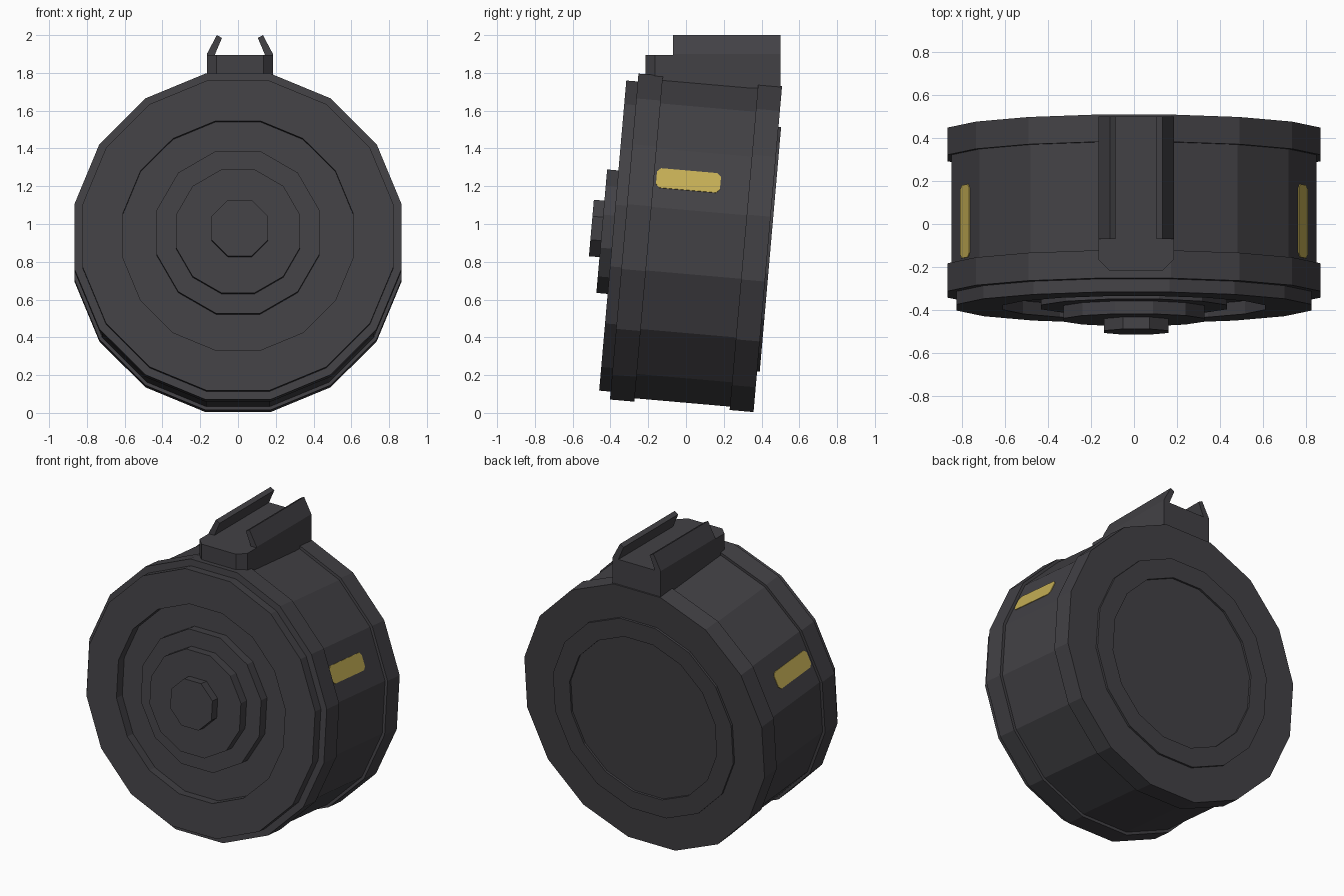
import bpy, bmesh, math
from mathutils import Matrix, Vector

if "Cube" in bpy.data.objects:
    bpy.data.objects.remove(bpy.data.objects["Cube"])

# Frame of the drum: leaned back 5 degrees, origin at the centre of its rear face
TILT = Matrix.Translation((0, 0.433, 0.867)) @ Matrix.Rotation(math.radians(-5), 4, 'X')


def material(name, rgb):
    m = bpy.data.materials.new(name)
    m.diffuse_color = (*rgb, 1)
    m.use_nodes = True
    m.node_tree.nodes["Principled BSDF"].inputs["Base Color"].default_value = m.diffuse_color
    return m


GREY = material("dark_grey", (0.055, 0.053, 0.060))
YELLOW = material("window_yellow", (0.55, 0.42, 0.09))


def finish(name, bm, mat):
    bmesh.ops.recalc_face_normals(bm, faces=bm.faces)
    me = bpy.data.meshes.new(name)
    bm.to_mesh(me)
    bm.free()
    me.materials.append(mat)
    ob = bpy.data.objects.new(name, me)
    bpy.context.collection.objects.link(ob)
    return ob


def lathe(name, sides, profile, ring=False, dx=0.0, dv=0.0):
    """Many-sided turned part; profile holds (apothem, distance forward)."""
    bm = bmesh.new()
    loops = []
    for a, s in profile:
        r = a / math.cos(math.pi / sides)
        angles = [(i + 0.5) * 2 * math.pi / sides for i in range(sides)]
        loops.append([bm.verts.new(TILT @ Vector(
            (r * math.cos(t) + dx, -s, r * math.sin(t) + dv))) for t in angles])
    pairs = list(zip(loops, loops[1:]))
    if ring:
        pairs.append((loops[-1], loops[0]))
    else:
        bm.faces.new(loops[0])
        bm.faces.new(loops[-1])
    for p, q in pairs:
        for i in range(sides):
            j = (i + 1) % sides
            bm.faces.new((p[i], p[j], q[j], q[i]))
    return finish(name, bm, GREY)


def extrude(name, points, offset, mat):
    """Closed outline of 3D points pushed along an offset."""
    bm = bmesh.new()
    f = bm.faces.new([bm.verts.new(p) for p in points])
    g = bmesh.ops.extrude_face_region(bm, geom=[f], use_keep_orig=True)
    new = [v for v in g["geom"] if isinstance(v, bmesh.types.BMVert)]
    bmesh.ops.translate(bm, verts=new, vec=offset)
    return finish(name, bm, mat)


# Drum shell with raised rear and front rims
lathe("drum_body", 16, [(0.866, 0.0), (0.866, 0.127), (0.848, 0.127),
                        (0.848, 0.633), (0.866, 0.633), (0.866, 0.763)])

# Front plate with a wide round opening
lathe("front_plate", 16, [(0.824, 0.755), (0.824, 0.824),
                          (0.608, 0.824), (0.608, 0.755)], ring=True)

# Stepped boss and winding hub
lathe("outer_boss", 12, [(0.432, 0.755), (0.432, 0.824)], dv=0.018)
lathe("inner_boss", 12, [(0.328, 0.82), (0.328, 0.884)], dv=0.018)
lathe("winding_hub", 8, [(0.150, 0.88), (0.150, 0.94)], dx=0.01, dv=0.03)

# Shallow raised ring on the back
lathe("rear_ring", 16, [(0.65, 0.005), (0.65, -0.014),
                        (0.53, -0.014), (0.53, 0.005)], ring=True)

# Mount base: chamfered at the front corners
CX = 0.01
base = [(-0.175, 0.5), (-0.175, -0.165), (-0.125, -0.215),
        (0.125, -0.215), (0.175, -0.165), (0.175, 0.5)]
extrude("mount_base", [Vector((CX + x, y, 1.72)) for x, y in base],
        Vector((0, 0, 0.175)), GREY)

# Mount lips leaning inward, and the viewing windows on each flank
lip = [(0.175, 1.88), (0.175, 1.9), (0.122, 2.0), (0.095, 1.985), (0.133, 1.895), (0.133, 1.88)]
W, H, C = 0.17, 0.056, 0.02
outline = [(W, H - C), (W - C, H), (C - W, H), (-W, H - C),
           (-W, C - H), (C - W, -H), (W - C, -H), (W, C - H)]
A = math.radians(22.5)
for side, sx in (("left", -1), ("right", 1)):
    extrude(side + "_mount_lip", [Vector((CX + sx * x, -0.07, z)) for x, z in lip],
            Vector((0, 0.57, 0)), GREY)
    normal = Vector((sx * math.cos(A), 0, math.sin(A)))
    along = Vector((-sx * math.sin(A), 0, math.cos(A)))
    centre = normal * 0.847 + Vector((0, -0.45, 0))
    pts = [TILT @ (centre + Vector((0, u, 0)) + along * w) for u, w in outline]
    extrude(side + "_window", pts, TILT.to_3x3() @ normal * 0.005, YELLOW)
